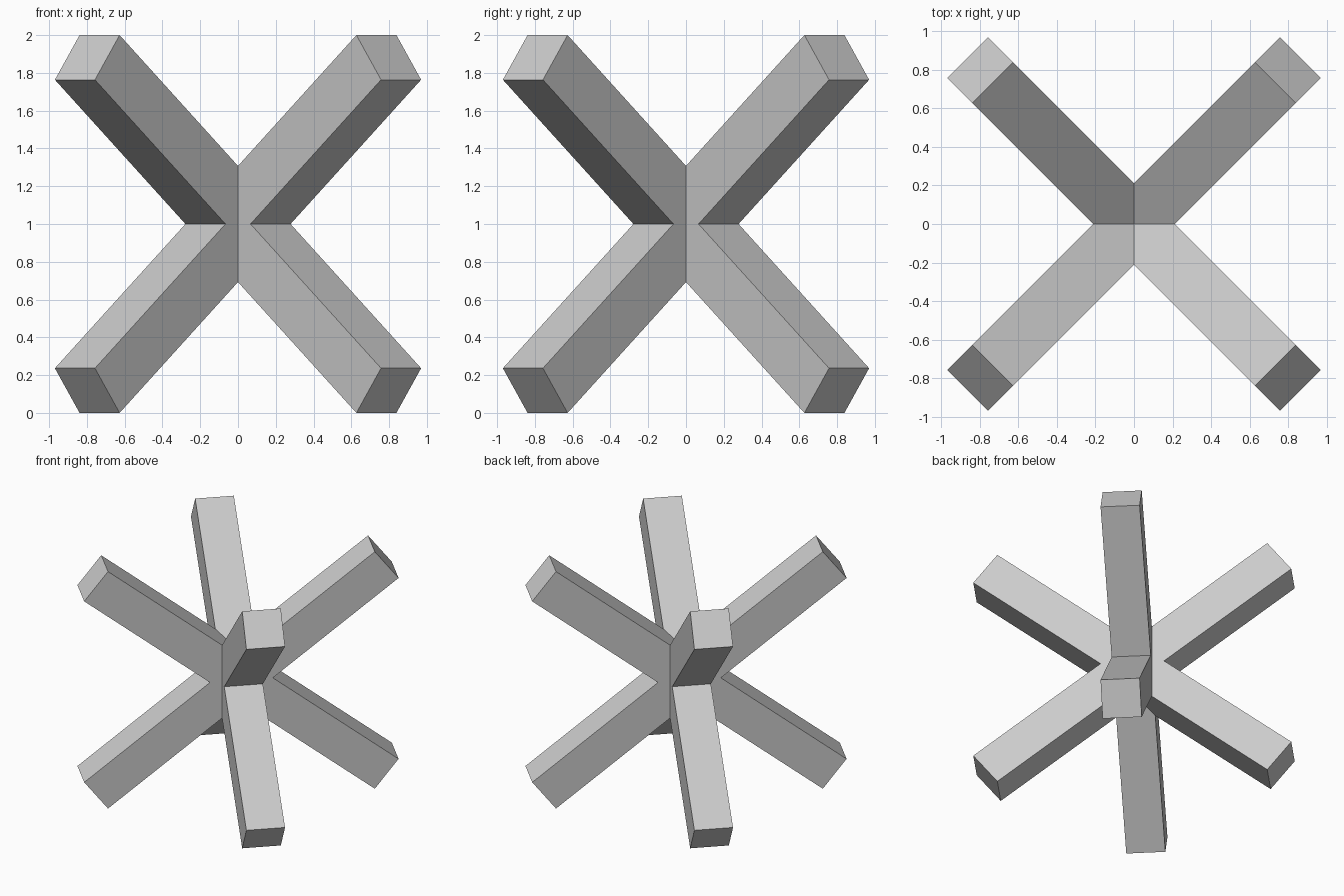
import bpy, bmesh, math
from mathutils import Matrix, Vector

if "Cube" in bpy.data.objects:
    bpy.data.objects.remove(bpy.data.objects["Cube"])

THICK = 0.30                      # square bar thickness
PITCH = math.radians(38)          # rise of each arm
HALF = (1 - THICK / 2 * math.cos(PITCH)) / math.sin(PITCH)  # arm tip reaches 1 unit up

# One full diagonal bar through the centre
bm = bmesh.new()
turn = Matrix.Rotation(math.radians(45), 4, 'Z') @ Matrix.Rotation(-PITCH, 4, 'Y')
bmesh.ops.create_cube(bm, size=1, matrix=turn @ Matrix.Diagonal((2 * HALF, THICK, THICK, 1)))

# Keep only the arm inside the positive octant, open where it meets its neighbours
for axis in range(3):
    normal = Vector((0, 0, 0))
    normal[axis] = 1
    bmesh.ops.bisect_plane(bm, geom=bm.verts[:] + bm.edges[:] + bm.faces[:], dist=1e-5,
                           plane_co=(0, 0, 0), plane_no=normal, clear_inner=True)

mesh = bpy.data.meshes.new("crossed_bars")
bm.to_mesh(mesh)
bm.free()

# Mirror the arm into all eight octants to get the welded star of four bars
star = bpy.data.objects.new("crossed_bars", mesh)
star.location.z = 1
bpy.context.collection.objects.link(star)
mirror = star.modifiers.new("mirror", 'MIRROR')
mirror.use_axis = (True, True, True)
